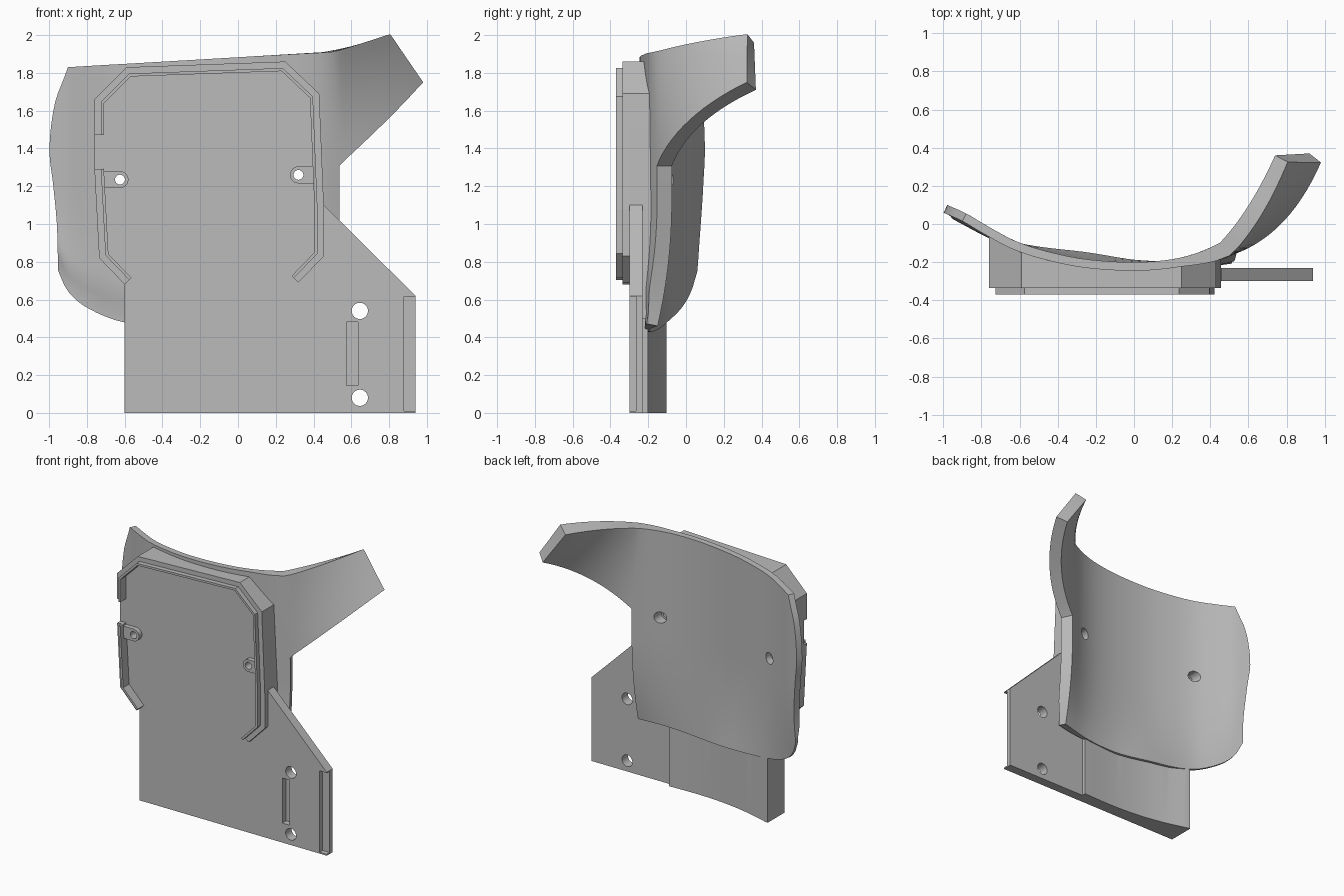
import bpy, bmesh, math
from mathutils import Vector

if "Cube" in bpy.data.objects:
    bpy.data.objects.remove(bpy.data.objects["Cube"], do_unlink=True)

grey = bpy.data.materials.new("plain grey")
grey.use_nodes = True
grey.diffuse_color = (0.5, 0.5, 0.5, 1)
grey.node_tree.nodes["Principled BSDF"].inputs["Base Color"].default_value = (0.5, 0.5, 0.5, 1)


def finish(name, bm):
    bmesh.ops.recalc_face_normals(bm, faces=bm.faces[:])
    mesh = bpy.data.meshes.new(name)
    bm.to_mesh(mesh)
    bm.free()
    mesh.materials.append(grey)
    ob = bpy.data.objects.new(name, mesh)
    bpy.context.collection.objects.link(ob)
    return ob


def prism(name, pts, a, b, axis="y"):
    """Extrude a closed outline from a to b along y (x,z outline) or z (x,y outline)."""
    place = (lambda p, d: (p[0], d, p[1])) if axis == "y" else (lambda p, d: (p[0], p[1], d))
    bm = bmesh.new()
    lo = [bm.verts.new(place(p, a)) for p in pts]
    hi = [bm.verts.new(place(p, b)) for p in pts]
    bm.faces.new(lo)
    bm.faces.new(hi[::-1])
    n = len(pts)
    for i in range(n):
        bm.faces.new((lo[i], hi[i], hi[(i + 1) % n], lo[(i + 1) % n]))
    return finish(name, bm)


def box(name, x0, x1, z0, z1, y0, y1):
    return prism(name, [(x0, z0), (x1, z0), (x1, z1), (x0, z1)], y0, y1)


def arc(cx, cz, r, start, sweep, n):
    return [(cx + r * math.cos(start + sweep * i / n), cz + r * math.sin(start + sweep * i / n))
            for i in range(n + 1)]


def rod(cx, cz, r, y0, y1):
    return prism("cutter", arc(cx, cz, r, 0, math.tau, 32)[:-1], y0, y1)


def cut(targets, cutter):
    cutter.hide_render = True
    for ob in targets:
        mod = ob.modifiers.new("cut", "BOOLEAN")
        mod.operation = "DIFFERENCE"
        mod.solver = "EXACT"
        mod.object = cutter
        bpy.context.view_layer.objects.active = ob
        bpy.ops.object.modifier_apply(modifier=mod.name)
    bpy.data.objects.remove(cutter, do_unlink=True)


def curve(pts, x):
    """Smooth curve through the points, evaluated at x."""
    x = min(max(x, pts[0][0]), pts[-1][0])
    i = next(k for k in range(len(pts) - 1) if x <= pts[k + 1][0])

    def slope(k):
        a, b = pts[max(k - 1, 0)], pts[min(k + 1, len(pts) - 1)]
        return (b[1] - a[1]) / (b[0] - a[0])
    (x0, y0), (x1, y1) = pts[i], pts[i + 1]
    h = x1 - x0
    t = (x - x0) / h
    return (y0 * (1 + 2 * t) * (1 - t) ** 2 + y1 * t * t * (3 - 2 * t)
            + h * slope(i) * t * (1 - t) ** 2 - h * slope(i + 1) * t * t * (1 - t))


def smooth(t):
    t = min(max(t, 0), 1)
    return t * t * (3 - 2 * t)


# Curved shell: plan profiles and edge lines
MID = [(-.98, .10), (-.88, .055), (-.77, -.01), (-.62, -.09), (-.45, -.145), (-.25, -.185),
       (0, -.2), (.2, -.185), (.35, -.145), (.5, -.075)]
LOW = [(-.945, .06), (-.9, .03), (-.8, -.02), (-.6, -.10), (-.235, -.15), (.03, -.19),
       (.28, -.19), (.5, -.15)]
BOTTOM = [(-.945, .75), (-.9, .65), (-.8, .56), (-.6, .48), (-.235, .44), (.03, .43), (.5, .46)]
LEFT = [(.75, -.945), (.95, -.94), (1.2, -.96), (1.4, -.98), (1.65, -.95), (1.83, -.88)]
NU, NV, J0, NA = 36, 24, 14, 14


def shell_point(i, j):
    v = j / NV
    left = curve(LEFT, .75 + 1.08 * v)
    right = .5 - .05 * max(0, (j - J0) / (NV - J0))
    x = left + (right - left) * (i / NU) ** 1.3
    low = curve(BOTTOM, x)
    z = low + (1.83 + (x + .88) * .06 - low) * v
    w = (1 - min(v / .45, 1)) ** 2
    return Vector((x, curve(MID, x) * (1 - w) + curve(LOW, x) * w, z))


def arm_point(k, j):
    s, t = (j - J0) / (NV - J0), k / NA
    root = shell_point(NU, j)
    bend = Vector((.76, .02, 1.55)).lerp(Vector((.61, .07, 1.94)), s)
    tip = Vector((.92, .37, 1.71)).lerp(Vector((.74, .36, 1.96)), s)
    return root * (1 - t) ** 2 + bend * 2 * t * (1 - t) + tip * t * t


def skin(name, with_arm, shift, offset):
    """Closed solid between the curved sheet and its offset copy."""
    bm = bmesh.new()
    grid = {}
    for j in range(NV + 1):
        for i in range(NU + 1):
            grid[i, j] = bm.verts.new(shell_point(i, j) + shift)
        if with_arm and j >= J0:
            for k in range(1, NA + 1):
                grid[NU + k, j] = bm.verts.new(arm_point(k, j))
    for i, j in list(grid):
        quad = [(i, j), (i, j + 1), (i + 1, j + 1), (i + 1, j)]
        if all(q in grid for q in quad):
            bm.faces.new([grid[q] for q in quad])
    bm.normal_update()
    twin = {vert: offset(vert.co, vert.normal, key[1] / NV) for key, vert in grid.items()}
    twin = {vert: bm.verts.new(co) for vert, co in twin.items()}
    rim = [e for e in bm.edges if e.is_boundary]
    for f in bm.faces[:]:
        bm.faces.new([twin[q] for q in reversed(f.verts)])
    for e in rim:
        a, b = e.verts
        bm.faces.new((a, b, twin[b], twin[a]))
    return finish(name, bm)


def thicken(co, n, v):
    n = n if n.y > 0 else -n
    t = .045 * (.4 + .6 * smooth(v / .15)) + .042 * smooth((co.x - .2) / .3)
    return co - n * t


shell = skin("curved_shell_with_arm", True, Vector((0, 0, 0)), thicken)

# Body: housing and lower block, trimmed to the curved shell behind it
body = prism("housing_body", [(-.6, 0), (.28, 0), (.28, .5), (.455, .5), (.455, 1.08), (.43, 1.69),
                              (.25, 1.86), (-.59, 1.83), (-.76, 1.66), (-.76, 1.29),
                              (-.735, .82), (-.6, .68)], -.30, .3)
cut([body], skin("cutter", False, Vector((0, -.02, 0)), lambda co, n, v: co + Vector((0, 1, 0))))
BACK = [(-.6, -.10), (-.4, -.155), (-.2, -.19), (.03, -.205), (.28, -.2)]
xs = [-.62 + .92 * i / 24 for i in range(25)]
cut([body], prism("cutter", [(x, curve(BACK, x)) for x in xs] + [(.3, .6), (-.62, .6)],
                  -.2, .5, "z"))

# Side plate with round holes, slot and edge rebate
plate = prism("side_plate", [(.28, 0), (.94, 0), (.94, .62), (.455, 1.1), (.455, .5), (.28, .5)],
              -.30, -.23)
for z in (.08, .54):
    cut([plate], rod(.645, z, .043, -.4, 0))
cut([plate], box("cutter", .575, .635, .145, .48, -.4, -.255))
cut([plate], box("cutter", .88, 1, .01, .615, -.4, -.265))


# Raised rim with a thinner lip
def offset_path(path, d):
    out = []
    pts = [Vector(p) for p in path]
    for i, p in enumerate(pts):
        dirs = [(pts[k + 1] - pts[k]).normalized() for k in (i - 1, i) if 0 <= k < len(pts) - 1]
        normals = [Vector((-q.y, q.x)) for q in dirs]
        a, b = normals[0], normals[-1]
        out.append(tuple(p + (a + b) * d / (1 + a.dot(b))))
    return out


rims = {"main": [(.32, .69), (.455, .83), (.455, 1.08), (.43, 1.69), (.25, 1.86), (-.59, 1.83),
                 (-.76, 1.66), (-.76, 1.47)],
        "lower": [(-.76, 1.29), (-.735, .82), (-.6, .68)]}
for label, path in rims.items():
    inner = offset_path(path, .05)[::-1]
    prism(label + "_rim", path + inner, -.335, -.295)
    prism(label + "_lip", offset_path(path, .034) + inner, -.37, -.33)

# Screw tabs and their through holes, widened at the back
for label, cx, cz, root, start in (("left", .32, 1.26, .42, math.pi / 2),
                                   ("right", -.625, 1.235, -.72, -math.pi / 2)):
    ends = arc(cx, cz, .045, start, math.pi, 12)
    tab = prism(label + "_screw_tab", ends + [(root, ends[-1][1]), (root, ends[0][1])],
                -.335, -.295)
    cut([tab, body, shell], rod(cx, cz, .026, -.5, .5))
    cut([body, shell], rod(cx, cz, .042, curve(MID, cx) - .07, .5))

# Smooth shading on the curved parts
bpy.ops.object.select_all(action="DESELECT")
for ob in (shell, body):
    ob.select_set(True)
bpy.context.view_layer.objects.active = shell
bpy.ops.object.shade_smooth_by_angle(angle=math.radians(30))
